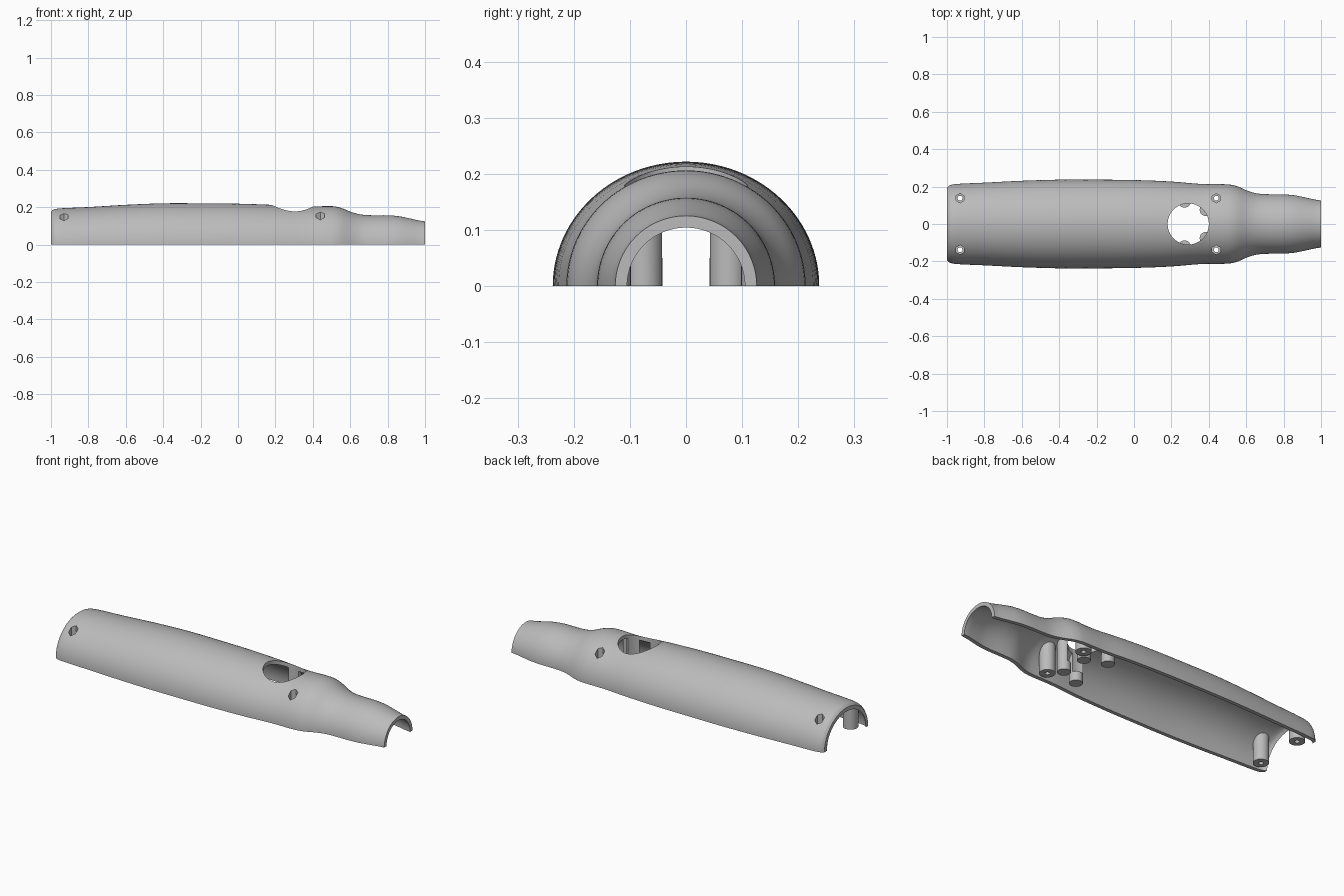
import bpy, bmesh, math

if "Cube" in bpy.data.objects:
    bpy.data.objects.remove(bpy.data.objects["Cube"])

grey = bpy.data.materials.new("plain grey")
grey.diffuse_color = (0.5, 0.5, 0.5, 1)
grey.use_nodes = True
grey.node_tree.nodes["Principled BSDF"].inputs["Base Color"].default_value = grey.diffuse_color

# Outline keys: x, half width, height
KEYS = [(-1, .195, .176), (-.985, .207, .188), (-.95, .214, .194), (-.8, .221, .201),
        (-.6, .231, .213), (-.4, .237, .221), (-.2, .237, .221), (0, .235, .219),
        (.2, .227, .212), (.36, .214, .203), (.5, .212, .206), (.55, .202, .197),
        (.61, .177, .173), (.66, .163, .161), (.72, .159, .157), (.8, .158, .157),
        (.86, .153, .152), (.92, .141, .140), (.97, .130, .129), (1, .126, .125)]
WALL = .021
ARC = 56


def outline(steps=4):
    """Smooth (Hermite) interpolation through the outline keys."""
    def slope(i, k):
        a, b = KEYS[max(i - 1, 0)], KEYS[min(i + 1, len(KEYS) - 1)]
        return (b[k] - a[k]) / (b[0] - a[0])
    rows = []
    for i in range(len(KEYS) - 1):
        p, q = KEYS[i], KEYS[i + 1]
        h = q[0] - p[0]
        for s in range(steps):
            t = s / steps
            row = [p[0] + h * t]
            for k in (1, 2):
                row.append((2*t**3 - 3*t*t + 1) * p[k] + (t**3 - 2*t*t + t) * h * slope(i, k)
                           + (3*t*t - 2*t**3) * q[k] + (t**3 - t*t) * h * slope(i + 1, k))
            rows.append(row)
    rows.append(list(KEYS[-1]))
    return rows


def arc(w, h):
    return [(w * math.cos(math.pi * i / ARC), h * math.sin(math.pi * i / ARC))
            for i in range(ARC + 1)]


def finish(bm, name):
    bmesh.ops.recalc_face_normals(bm, faces=bm.faces[:])
    me = bpy.data.meshes.new(name)
    bm.to_mesh(me)
    bm.free()
    ob = bpy.data.objects.new(name, me)
    bpy.context.collection.objects.link(ob)
    me.materials.append(grey)
    return ob


def loft(name, section):
    """Skin closed cross-sections along x."""
    bm = bmesh.new()
    rings = [[bm.verts.new((x, y, z)) for y, z in section(w, h)] for x, w, h in outline()]
    n = len(rings[0])
    for a, b in zip(rings, rings[1:]):
        for i in range(n):
            j = (i + 1) % n
            bm.faces.new((a[i], a[j], b[j], b[i]))
    bm.faces.new(rings[0])
    bm.faces.new(rings[-1])
    return finish(bm, name)


def cylinder(name, x, y, r, z0, z1, sides):
    bm = bmesh.new()
    bmesh.ops.create_cone(bm, cap_ends=True, segments=sides, radius1=r, radius2=r, depth=z1 - z0)
    bmesh.ops.translate(bm, verts=bm.verts[:], vec=(x, y, (z0 + z1) / 2))
    return finish(bm, name)


def boolean(ob, tool, op):
    m = ob.modifiers.new("cut", 'BOOLEAN')
    m.operation, m.object, m.solver = op, tool, 'EXACT'
    bpy.context.view_layer.objects.active = ob
    bpy.ops.object.modifier_apply(modifier=m.name)


# Half shell, and a slightly smaller solid that trims the posts
shell = loft("half_shell", lambda w, h: arc(w, h) + arc(w - WALL, h - WALL)[::-1])
trim = loft("post_trim", lambda w, h: [(w - .008, -.03)] + arc(w - .008, h - .008)
            + [(.008 - w, -.03)])
helpers = [trim]
parts = [shell]

# Thumb opening in the top
opening = cylinder("opening_cutter", .29, 0, .11, .05, .4, 64)
boolean(shell, opening, 'DIFFERENCE')
helpers.append(opening)

for side in (-1, 1):
    # Screw bosses with hexagonal nut pockets
    for x in (-.93, .44):
        y = side * .138
        boss = cylinder("screw_boss", x, y, .04, 0, .3, 28)
        boolean(boss, trim, 'INTERSECT')
        pocket = cylinder("nut_pocket_cutter", x, y, .025, .095, .4, 6)
        bore = cylinder("bore_cutter", x, y, .013, -.1, .4, 20)
        boolean(shell, pocket, 'DIFFERENCE')
        boolean(boss, pocket, 'DIFFERENCE')
        boolean(boss, bore, 'DIFFERENCE')
        helpers += [pocket, bore]
        parts.append(boss)
    # Support posts around the opening
    for x, y in ((.27, .122), (.385, .076)):
        post = cylinder("support_post", x, side * y, .034, 0, .3, 28)
        boolean(post, trim, 'INTERSECT')
        boolean(post, opening, 'DIFFERENCE')
        parts.append(post)

for h in helpers:
    bpy.data.objects.remove(h, do_unlink=True)

for ob in parts:
    bpy.ops.object.select_all(action='DESELECT')
    ob.select_set(True)
    bpy.context.view_layer.objects.active = ob
    bpy.ops.object.shade_smooth_by_angle(angle=math.radians(30))
